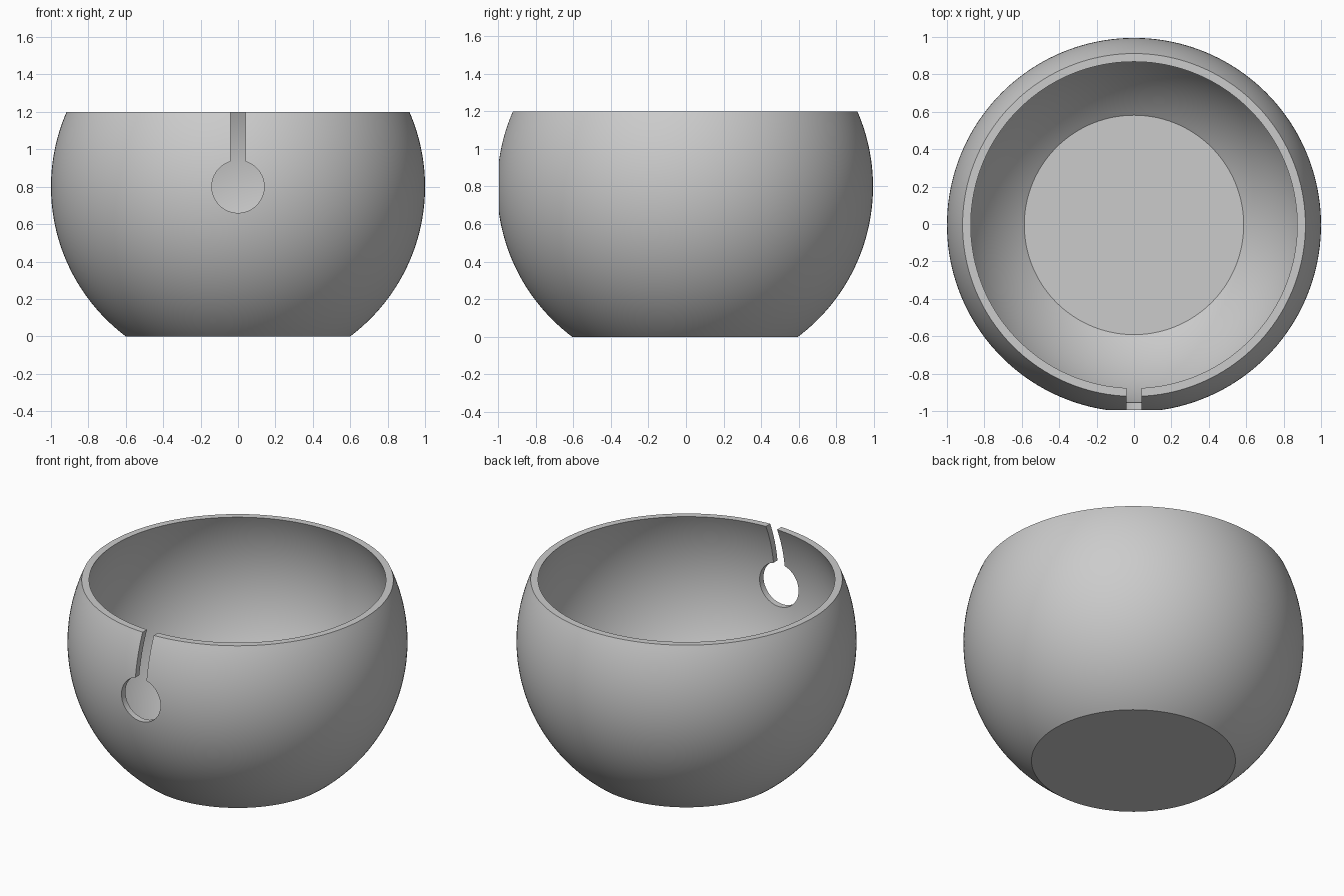
import bpy, bmesh
from math import asin, cos, sin, pi, sqrt
from mathutils import Matrix

cube = bpy.data.objects.get("Cube")
if cube:
    bpy.data.objects.remove(cube)

CENTRE_Y, CENTRE_Z = -0.005, 0.8
OUTER, INNER = 1.0, 0.96
TOP, FLOOR = 1.2, 0.04
HOLE_RADIUS, SLOT_WIDTH = 0.14, 0.08

grey = bpy.data.materials.new("plain_grey")
grey.use_nodes = True
colour = (0.6, 0.6, 0.6, 1)
grey.diffuse_color = colour
grey.node_tree.nodes["Principled BSDF"].inputs["Base Color"].default_value = colour


def finish(name, bm):
    bmesh.ops.recalc_face_normals(bm, faces=bm.faces)
    mesh = bpy.data.meshes.new(name)
    bm.to_mesh(mesh)
    bm.free()
    mesh.materials.append(grey)
    obj = bpy.data.objects.new(name, mesh)
    bpy.context.collection.objects.link(obj)
    return obj


def arc(radius, z_start, z_end, steps=48):
    """Points of a sphere profile between two heights."""
    a = asin((z_start - CENTRE_Z) / radius)
    b = asin((z_end - CENTRE_Z) / radius)
    angles = [a + (b - a) * i / steps for i in range(steps + 1)]
    return [(radius * cos(t), 0, CENTRE_Z + radius * sin(t)) for t in angles]


# Bowl: thin spherical shell with a flat base, floor and rim
bm = bmesh.new()
profile = [(0, 0, 0)] + arc(OUTER, 0, TOP) + arc(INNER, TOP, FLOOR) + [(0, 0, FLOOR)]
verts = [bm.verts.new(p) for p in profile]
edges = [bm.edges.new(pair) for pair in zip(verts, verts[1:])]
bmesh.ops.spin(bm, geom=verts + edges, cent=(0, 0, 0), axis=(0, 0, 1),
               angle=2 * pi, steps=160, use_merge=True)
bmesh.ops.remove_doubles(bm, verts=bm.verts, dist=0.0001)
bmesh.ops.translate(bm, verts=bm.verts, vec=(0, CENTRE_Y, 0))
bowl = finish("bowl", bm)

# Keyhole cutter: round hole outline joined to a slot that runs out of the rim
bm = bmesh.new()
half = SLOT_WIDTH / 2
start = asin(half / HOLE_RADIUS)
steps = 72
outline = [(-half, TOP + 0.2), (half, TOP + 0.2)]
for i in range(steps + 1):
    t = start + (2 * pi - 2 * start) * i / steps
    outline.append((HOLE_RADIUS * sin(t), CENTRE_Z + HOLE_RADIUS * cos(t)))
face = bm.faces.new([bm.verts.new((x, -1.3, z)) for x, z in outline])
extruded = bmesh.ops.extrude_face_region(bm, geom=[face])
moved = [g for g in extruded["geom"] if isinstance(g, bmesh.types.BMVert)]
bmesh.ops.translate(bm, verts=moved, vec=(0, 0.8, 0))
cutter = finish("keyhole_cutter", bm)

# Cut the yarn slot through the front wall
cut = bowl.modifiers.new("keyhole", "BOOLEAN")
cut.operation = "DIFFERENCE"
cut.solver = "EXACT"
cut.object = cutter
bpy.ops.object.select_all(action="DESELECT")
bpy.context.view_layer.objects.active = bowl
bowl.select_set(True)
bpy.ops.object.modifier_apply(modifier=cut.name)
bpy.data.objects.remove(cutter)
bpy.ops.object.shade_smooth_by_angle(angle=pi / 6)
